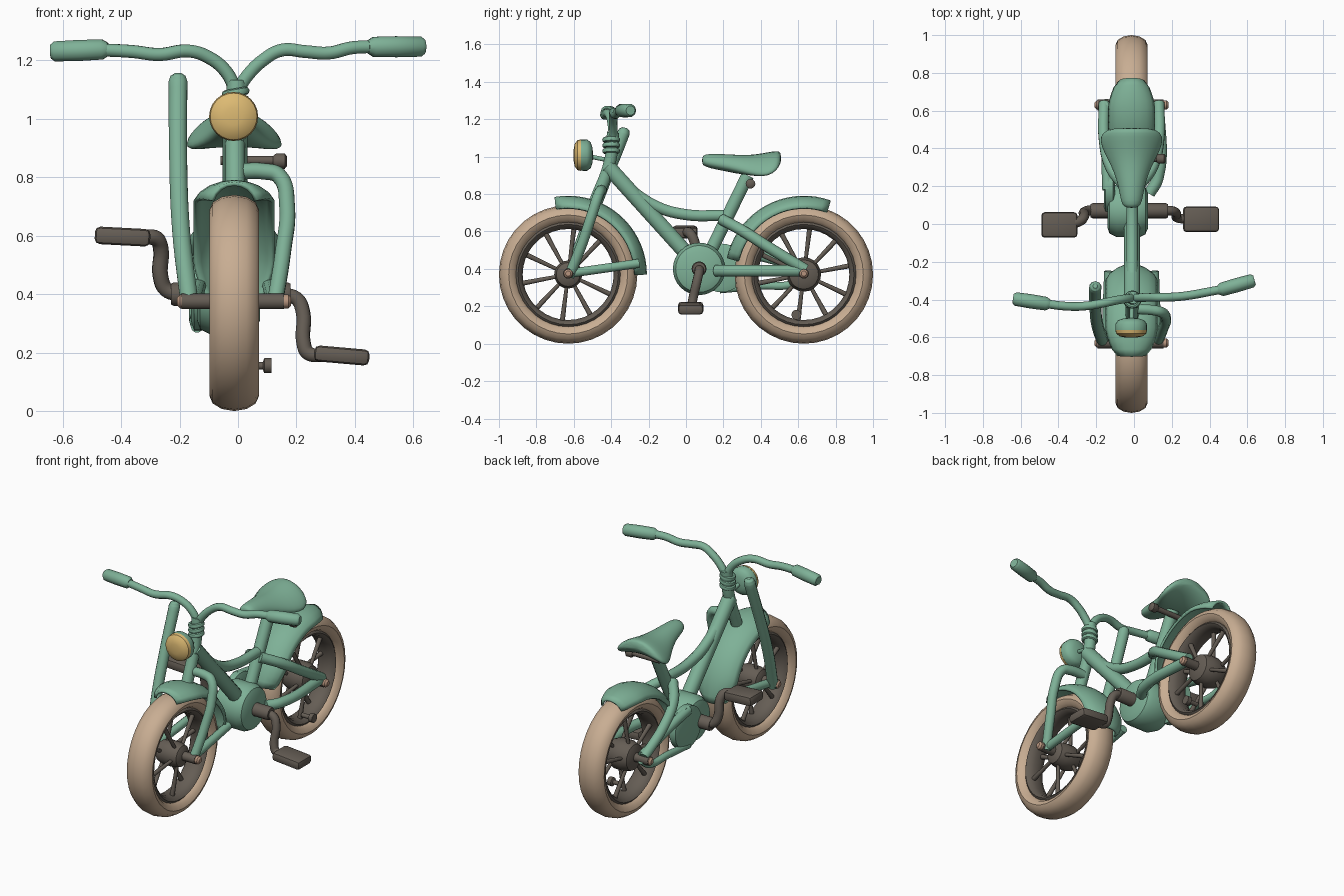
import bpy, bmesh, math
from mathutils import Vector, Matrix

if "Cube" in bpy.data.objects:
    bpy.data.objects.remove(bpy.data.objects["Cube"])


def material(name, rgb):
    m = bpy.data.materials.new(name)
    m.use_nodes = True
    color = (*rgb, 1)
    m.diffuse_color = color
    bsdf = m.node_tree.nodes["Principled BSDF"]
    bsdf.inputs["Base Color"].default_value = color
    bsdf.inputs["Roughness"].default_value = 0.7
    return m


GREEN = material("sage green", (0.21, 0.44, 0.31))
TAN = material("tan rubber", (0.58, 0.42, 0.29))
DARK = material("warm dark grey", (0.13, 0.11, 0.09))
YELLOW = material("lamp yellow", (0.72, 0.49, 0.17))
PINK = material("dusty copper", (0.48, 0.30, 0.21))


def finish(name, mesh, *mats, angle=40):
    """Link a mesh with its materials and smooth shading."""
    ob = bpy.data.objects.new(name, mesh)
    bpy.context.scene.collection.objects.link(ob)
    for m in mats:
        mesh.materials.append(m)
    mesh.shade_smooth()
    mesh.set_sharp_from_angle(angle=math.radians(angle))
    return ob


def from_bmesh(name, bm, *mats, angle=40):
    bmesh.ops.recalc_face_normals(bm, faces=bm.faces)
    mesh = bpy.data.meshes.new(name)
    bm.to_mesh(mesh)
    bm.free()
    return finish(name, mesh, *mats, angle=angle)


def tube(name, points, r, mat=GREEN, radii=None, smooth=True):
    """Round tube through points, with an optional radius factor per point."""
    cu = bpy.data.curves.new(name, "CURVE")
    cu.dimensions = "3D"
    cu.bevel_depth, cu.bevel_resolution = r, 3
    cu.use_fill_caps, cu.resolution_u = True, 6
    sp = cu.splines.new("BEZIER" if smooth else "POLY")
    pts = sp.bezier_points if smooth else sp.points
    pts.add(len(points) - 1)
    for i, (p, co) in enumerate(zip(pts, points)):
        p.co = co if smooth else (*co, 1)
        p.radius = radii[i] if radii else 1
        if smooth:
            p.handle_left_type = p.handle_right_type = "AUTO"
    tmp = bpy.data.objects.new(name + " path", cu)
    mesh = bpy.data.meshes.new_from_object(tmp)
    bpy.data.objects.remove(tmp)
    mesh.materials.clear()
    return finish(name, mesh, mat)


def loft(name, rings, mat, closed=False, caps=True, wrap=True):
    """Skin a list of equally long rings of points."""
    bm = bmesh.new()
    vs = [[bm.verts.new(p) for p in ring] for ring in rings]
    n, k = len(vs), len(vs[0])
    for i in range(n if closed else n - 1):
        a, b = vs[i], vs[(i + 1) % n]
        for j in range(k if wrap else k - 1):
            bm.faces.new((a[j], a[(j + 1) % k], b[(j + 1) % k], b[j]))
    if caps and not closed:
        bm.faces.new(vs[0])
        bm.faces.new(vs[-1])
    return from_bmesh(name, bm, mat)


def lathe(name, profile, center, mat, axis="x", seg=32, closed=False):
    """Spin (offset along axis, radius) pairs around an axis."""
    c = Vector(center)
    rings = []
    for off, r in profile:
        ring = []
        for i in range(seg):
            u, v = r * math.cos(math.tau * i / seg), r * math.sin(math.tau * i / seg)
            ring.append(c + Vector((off, u, v) if axis == "x" else (u, off, v)))
        rings.append(ring)
    return loft(name, rings, mat, closed=closed)


def oval(rx, ry, n, cx=0.0, cy=0.0):
    return [(cx + rx * math.cos(math.tau * i / n), cy + ry * math.sin(math.tau * i / n)) for i in range(n)]


def box(name, center, size, rot, mat):
    bm = bmesh.new()
    bmesh.ops.create_cube(bm, size=1, matrix=Matrix.Diagonal((*size, 1)))
    bmesh.ops.bevel(bm, geom=bm.edges[:], offset=0.018, segments=2, affect="EDGES", profile=0.5)
    bm.transform(Matrix.Translation(center) @ Matrix.Rotation(rot, 4, "Y"))
    return from_bmesh(name, bm, mat)


# Wheels: tyre, rim, hub, spokes, axle with caps
R, WX = 0.37, -0.013


def wheel(label, y, hub_r):
    c = Vector((WX, y, R))
    lathe(label + "_tyre", oval(0.085, 0.052, 12, 0, R - 0.052), c, TAN, seg=36, closed=True)
    lathe(label + "_rim", oval(0.062, 0.026, 10, 0, 0.268), c, DARK, seg=36, closed=True)
    lathe(label + "_hub", [(-0.085, hub_r * .5), (-0.07, hub_r * .85), (-0.03, hub_r), (0.03, hub_r),
                           (0.07, hub_r * .85), (0.085, hub_r * .5)], c, DARK, seg=20)
    for i in range(10):
        a = math.tau * (i + 0.3) / 10
        d = Vector((0, math.cos(a), math.sin(a)))
        side = Vector((0.04 if i % 2 else -0.04, 0, 0))
        tube(f"{label}_spoke_{i + 1}", [c + side + d * 0.05, c + side * 0.5 + d * 0.26], 0.012,
             DARK, radii=[0.8, 1.2], smooth=False)
    tube(label + "_axle", [c + Vector((-0.18, 0, 0.005)), c + Vector((0.17, 0, 0.005))], 0.028, DARK, smooth=False)
    for s in (-1, 1):
        lathe(f"{label}_axle_cap_{'left' if s > 0 else 'right'}",
              [(s * 0.155, 0.024), (s * 0.185, 0.024), (s * 0.195, 0.014)], c + Vector((0, 0, 0.005)), PINK, seg=12)


wheel("front_wheel", -0.63, 0.075)
wheel("rear_wheel", 0.63, 0.092)
tube("rear_valve", [(0.03, 0.59, 0.155), (0.085, 0.59, 0.155), (0.09, 0.59, 0.155), (0.115, 0.59, 0.155)],
     0.027, DARK, radii=[.5, .5, 1, 1], smooth=False)


# Fenders: curved shell swept around the wheel
def fender(label, y, start, end, half, steps=18):
    rings = []
    for i in range(steps + 1):
        t = i / steps
        a = math.radians(start + (end - start) * t)
        w = half * (0.55 + 0.45 * min(1, 5 * min(t, 1 - t)) ** 0.6)
        ring = []
        for j in range(9):
            b = math.radians(-80 + 20 * j)
            r = 0.342 + 0.072 * math.cos(b)
            ring.append((WX + w * math.sin(b), y + r * math.cos(a), R + r * math.sin(a)))
        rings.append(ring)
    ob = loft(label, rings, GREEN, caps=False, wrap=False)
    mod = ob.modifiers.new("thickness", "SOLIDIFY")
    mod.thickness, mod.offset = 0.014, 0


fender("front_fender", -0.63, 100, 0, 0.135)
fender("rear_fender", 0.63, 70, 168, 0.12)

# Frame tubes
tube("down_tube", [(-.01, -.42, .95), (-.01, .05, .43)], 0.043, smooth=False)
tube("top_tube", [(-.01, -.37, .88), (-.01, -.16, .735), (-.01, .0, .69), (-.01, .2, .685)], 0.031)
tube("seat_tube", [(-.01, .11, .45), (-.01, .33, .9)], 0.036, smooth=False)
tube("steering_tube", [(-.01, -.49, .75), (-.01, -.405, .98), (-.005, -.39, 1.13)], 0.034)
for i in range(3):
    z = 1.03 + i * 0.03
    lathe(f"headset_ring_{i + 1}", oval(0.014, 0.012, 8, 0, 0.036),
          (0, 0, 0), GREEN, seg=16, closed=True).matrix_world = (
        Matrix.Translation((-.008, -.40, z)) @ Matrix.Rotation(math.radians(80), 4, "Y"))

# Fork: the right leg rises tall, the left leg bends in under the headset
tube("fork_leg_right", [(-.165, -.625, .36), (-.195, -.53, .62), (-.205, -.43, .88), (-.205, -.335, 1.125),
                        (-.205, -.33, 1.145), (-.205, -.328, 1.155)], 0.032, radii=[1, 1, 1, 1.05, .85, .4])
tube("fork_leg_left", [(.125, -.625, .36), (.155, -.55, .55), (.168, -.5, .7), (.14, -.465, .805),
                       (.09, -.455, .82), (.0, -.45, .82)], 0.028)
for s, side in ((1, "left"), (-1, "right")):
    x = WX + s * 0.135
    tube("front_fender_stay_" + side, [(x, -.63, .375), (WX + s * .12, -.25, .43)], 0.025, smooth=False)
    tube("seat_stay_" + side, [(WX + s * .03, .19, .665), (WX + s * .11, .3, .605), (x + s * .01, .45, .51),
                               (x + s * .01, .64, .395)], 0.03)
tube("chain_stay_left", [(.08, .16, .39), (.125, .24, .39), (.13, .64, .39)], 0.031)

# Crank drum and chain case
lathe("crank_drum", [(-.13, .09), (-.12, .12), (-.08, .14), (.04, .14), (.07, .125), (.085, .09)],
      (-.01, .07, .4), GREEN)
case = lathe("chain_case", [(-.03, .1), (-.02, .13), (.02, .13), (.03, .1)], (-.13, .19, .405), GREEN)
tube("chain_guard_upper", [(-.14, .18, .51), (-.145, .35, .48), (-.145, .64, .4)], 0.028)
tube("chain_guard_lower", [(-.14, .18, .29), (-.145, .4, .31), (-.145, .57, .32), (-.145, .65, .375)], 0.022)

# Cranks and pedals
lathe("crank_axle", [(-.23, .035), (-.22, .04), (.17, .04), (.18, .035)], (0, .07, .4), DARK, seg=16)
tube("crank_left", [(.14, .07, .4), (.2, .07, .385), (.222, .06, .34), (.225, .035, .23), (.24, .03, .198),
                    (.3, .025, .192)], 0.025, DARK)
tube("crank_right", [(-.2, .07, .4), (-.245, .07, .415), (-.265, .06, .46), (-.265, .04, .56), (-.28, .02, .59),
                     (-.33, .0, .595)], 0.027, DARK)
box("pedal_left", (.355, .025, .19), (.19, .135, .055), math.radians(5), DARK)
box("pedal_right", (-.395, -.005, .597), (.19, .135, .06), math.radians(3), DARK)

# Saddle: oval stations (y, centre height, half width, half height)
stations = [(.085, .962, .025, .018), (.1, .962, .052, .034), (.15, .957, .062, .042), (.23, .948, .078, .048),
            (.31, .938, .11, .054), (.38, .942, .15, .056), (.44, .957, .172, .054), (.485, .973, .16, .044),
            (.51, .985, .105, .025)]
rings = []
for y, z, w, h in stations:
    rings.append([(-.013 + px, y, z + .018 + pz - 2.4 * px * px) for px, pz in oval(w, h, 16)])
saddle = loft("saddle", rings, GREEN)
saddle.modifiers.new("smoothing", "SUBSURF").levels = 1
saddle.data.set_sharp_from_angle(angle=math.pi)
tube("saddle_bolt", [(-.06, .345, .857), (.13, .345, .857)], 0.016, DARK, smooth=False)
lathe("saddle_bolt_head", [(.12, .018), (.13, .026), (.16, .026), (.168, .016)], (0, .345, .855), DARK, seg=12)

# Handlebar and grips
tube("handlebar_left", [(-.005, -.39, 1.09), (.03, -.39, 1.145), (.085, -.388, 1.2), (.15, -.388, 1.235),
                        (.23, -.385, 1.23), (.31, -.375, 1.225), (.39, -.36, 1.243), (.47, -.345, 1.247)], 0.023)
tube("handlebar_right", [(-.005, -.39, 1.09), (-.04, -.395, 1.16), (-.1, -.405, 1.21), (-.17, -.42, 1.232),
                         (-.27, -.435, 1.22), (-.36, -.435, 1.23), (-.47, -.422, 1.236)], 0.023)
shape = [.65, 1, 1.05, 1, .7]
for side, a, b in (("left", (.445, -.352, 1.246), (.638, -.297, 1.247)),
                   ("right", (-.445, -.425, 1.238), (-.64, -.395, 1.23))):
    a, b = Vector(a), Vector(b)
    tube("grip_" + side, [a.lerp(b, t) for t in (0, .1, .5, .93, 1)], 0.036, radii=shape, smooth=False)

# Headlight: green shell with a domed yellow lens
lamp = (-.015, -.55, 1.008)
lathe("headlight_shell", [(-.012, .083), (.02, .084), (.04, .07), (.05, .04), (.053, .01)], lamp, GREEN, axis="y", seg=24)
lathe("headlight_lens", [(-.012, .084), (-.03, .08), (-.045, .06), (-.051, .03), (-.052, .006)], lamp, YELLOW,
      axis="y", seg=24)
tube("headlight_bracket", [(-.012, -.51, 1.0), (-.01, -.41, .98)], 0.012, smooth=False)
